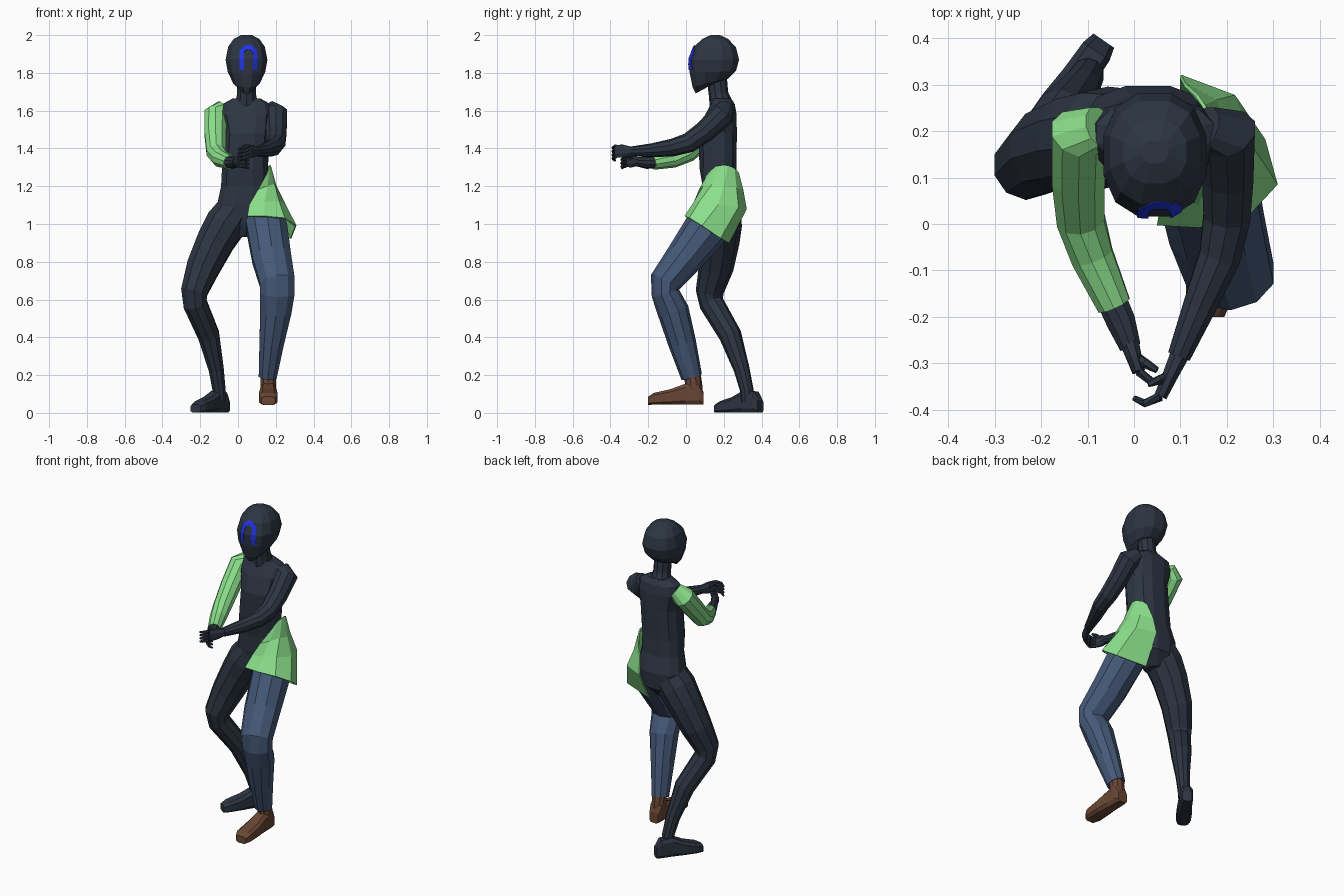
import bpy, bmesh, math
from mathutils import Vector as V
from mathutils.bvhtree import BVHTree


def material(name, rgb):
    m = bpy.data.materials.new(name)
    m.diffuse_color = (*rgb, 1)
    return m


DARK = material("charcoal", (0.026, 0.036, 0.055))
GREEN = material("light green", (0.26, 0.74, 0.26))
DENIM = material("denim blue", (0.06, 0.10, 0.19))
BROWN = material("brown leather", (0.14, 0.062, 0.034))
BLUE = material("bright blue", (0.016, 0.035, 0.75))


def skin(name, rings, mat, closed=True, thick=0):
    """Bridge rings of points into a flat shaded surface."""
    bm = bmesh.new()
    vs = [[bm.verts.new(p) for p in r] for r in rings]
    n = len(rings[0])
    for a, b in zip(vs, vs[1:]):
        for i in range(n if closed else n - 1):
            j = (i + 1) % n
            bm.faces.new((a[i], a[j], b[j], b[i]))
    if closed:
        bm.faces.new(vs[0][::-1])
        bm.faces.new(vs[-1])
    bmesh.ops.recalc_face_normals(bm, faces=bm.faces)
    me = bpy.data.meshes.new(name)
    bm.to_mesh(me)
    bm.free()
    me.materials.append(mat)
    ob = bpy.data.objects.new(name, me)
    bpy.context.collection.objects.link(ob)
    if thick:
        s = ob.modifiers.new("thickness", "SOLIDIFY")
        s.thickness, s.offset = thick, 0
    return ob


def ring(c, u, v, n=10, power=1.0):
    """Ellipse (power 1) or rounded box (power < 1) around c."""
    out = []
    for i in range(n):
        a = 2 * math.pi * (i + 0.5) / n
        co, si = math.cos(a), math.sin(a)
        out.append(V(c) + V(u) * math.copysign(abs(co) ** power, co)
                   + V(v) * math.copysign(abs(si) ** power, si))
    return out


def tube(name, pts, mat, n=10, hint=(1, 0, 0)):
    """Limb along points (x, y, z, radius[, second radius])."""
    c = [V(p[:3]) for p in pts]
    rings = []
    for i, p in enumerate(pts):
        t = (c[min(i + 1, len(c) - 1)] - c[max(i - 1, 0)]).normalized()
        u = (V(hint) - t * t.dot(V(hint))).normalized()
        rings.append(ring(c[i], u * p[3], t.cross(u) * p[-1], n))
    return skin(name, rings, mat)


# torso and pelvis: z, x centre, half width, front y, back y
torso = [(0.93, 0.01, 0.04, 0.13, 0.23), (1.0, 0.025, 0.12, 0.10, 0.295),
         (1.1, 0.03, 0.145, 0.085, 0.30), (1.2, 0.035, 0.128, 0.085, 0.275),
         (1.3, 0.037, 0.125, 0.068, 0.27), (1.48, 0.05, 0.122, 0.065, 0.272),
         (1.58, 0.045, 0.14, 0.10, 0.27), (1.635, 0.045, 0.13, 0.13, 0.26),
         (1.665, 0.045, 0.075, 0.14, 0.24)]
skin("torso", [ring((x, (f + b) / 2, z), (w, 0, 0), (0, (b - f) / 2, 0), 12, 0.8)
               for z, x, w, f, b in torso], DARK)
tube("neck", [(0.045, 0.19, 1.62, 0.065), (0.045, 0.172, 1.69, 0.052),
              (0.045, 0.16, 1.80, 0.054)], DARK)

# head: front y, front z, back y, back z, half width
head = [(0.05, 1.69, 0.15, 1.745, 0.03), (0.032, 1.725, 0.225, 1.77, 0.07),
        (0.016, 1.80, 0.268, 1.81, 0.102), (0.012, 1.87, 0.285, 1.87, 0.114),
        (0.04, 1.94, 0.268, 1.935, 0.10), (0.085, 1.98, 0.225, 1.98, 0.07),
        (0.13, 2.0, 0.18, 2.0, 0.03)]
head_ob = skin("head", [ring((0.045, (f + b) / 2, (fz + bz) / 2), (w, 0, 0),
                             (0, (b - f) / 2, (bz - fz) / 2), 12, 0.85)
                        for f, fz, b, bz, w in head], DARK)

# arch painted on the face, projected on the head
bm = bmesh.new()
bm.from_mesh(head_ob.data)
tree = BVHTree.FromBMesh(bm)
path = [(-1, 0, 1.815 + 0.03 * i) for i in range(3)]
path += [(-math.cos(a), math.sin(a), 1.90) for a in [math.pi * i / 10 for i in range(11)]]
path += [(1, 0, 1.875 - 0.03 * i) for i in range(3)]
strips = []
for cx, cz, z in path:
    row = []
    for r in (0.024, 0.036, 0.048):
        x, zz = 0.055 + cx * r, z + cz * r
        hit = tree.ray_cast(V((x, -1, zz)), V((0, 1, 0)))[0]
        row.append((x, hit.y - 0.004, zz))
    strips.append(row)
bm.free()
skin("face_arch", strips, BLUE, closed=False, thick=0.003)

# arms
tube("right_sleeve", [(-0.075, 0.21, 1.615, 0.045), (-0.118, 0.195, 1.58, 0.064),
                      (-0.12, 0.10, 1.475, 0.06), (-0.115, 0.01, 1.38, 0.054),
                      (-0.09, -0.07, 1.345, 0.048), (-0.043, -0.175, 1.325, 0.038)], GREEN)
tube("right_wrist", [(-0.05, -0.16, 1.328, 0.034), (-0.028, -0.21, 1.325, 0.033),
                     (-0.008, -0.265, 1.33, 0.024)], DARK)
tube("left_arm", [(0.155, 0.21, 1.615, 0.045), (0.20, 0.195, 1.58, 0.066),
                  (0.202, 0.10, 1.49, 0.058), (0.20, 0.015, 1.43, 0.053),
                  (0.185, -0.07, 1.405, 0.047), (0.14, -0.18, 1.39, 0.037),
                  (0.097, -0.285, 1.385, 0.026)], DARK)


def hand(side, wrist, knuckle, tip, thumb):
    """Flat palm, four bent fingers and a thumb."""
    w, k, t = V(wrist), V(knuckle), V(tip)
    m = (w + k) / 2
    tube(side + "_palm", [(*w, 0.022, 0.024), (*m, 0.018, 0.036), (*k, 0.015, 0.036)], DARK, 8)
    for i in range(4):
        up = V((0, 0, 0.027 - 0.018 * i))
        a, b = k + up, t + up * 1.1
        mid = (a + b) / 2 + (k - w).normalized() * 0.014
        tube(f"{side}_finger_{i + 1}", [(*a, 0.01), (*mid, 0.009), (*b, 0.006)], DARK, 6)
    th = V(thumb)
    tube(side + "_thumb", [(*m, 0.014), (*((m + th) / 2 + V((0, 0, 0.012))), 0.011),
                           (*th, 0.007)], DARK, 6)


hand("right", (-0.01, -0.255, 1.33), (0.01, -0.318, 1.335), (0.058, -0.335, 1.325),
     (0.05, -0.315, 1.37))
hand("left", (0.097, -0.285, 1.385), (0.057, -0.372, 1.385), (0.0, -0.375, 1.365),
     (0.03, -0.345, 1.415))

# legs
tube("right_leg", [(0.0, 0.19, 1.09, 0.10), (-0.065, 0.185, 1.0, 0.112),
                   (-0.118, 0.18, 0.91, 0.104), (-0.185, 0.16, 0.77, 0.092),
                   (-0.232, 0.125, 0.64, 0.074), (-0.228, 0.135, 0.58, 0.066),
                   (-0.155, 0.235, 0.41, 0.06), (-0.115, 0.295, 0.23, 0.042),
                   (-0.10, 0.322, 0.12, 0.036), (-0.10, 0.325, 0.06, 0.034)],
     DARK, hint=(0.8, -0.6, 0))
tube("left_leg", [(0.12, 0.19, 1.08, 0.095), (0.155, 0.10, 0.965, 0.112, 0.118),
                  (0.178, -0.01, 0.82, 0.108, 0.10), (0.208, -0.112, 0.69, 0.098, 0.084),
                  (0.208, -0.11, 0.635, 0.096, 0.074), (0.20, -0.068, 0.54, 0.087, 0.084),
                  (0.178, -0.02, 0.37, 0.068, 0.074), (0.157, 0.03, 0.19, 0.05, 0.056)], DENIM)
tube("left_ankle", [(0.16, 0.033, 0.22, 0.042), (0.16, 0.04, 0.15, 0.043, 0.046),
                    (0.16, 0.045, 0.09, 0.04, 0.044)], BROWN)


def foot(name, heel, toe, base, sections, mat):
    """Shoe lofted from heel to toe: position, half width, height."""
    h, t = V((*heel, 0)), V((*toe, 0))
    side = (t - h).normalized().cross(V((0, 0, 1)))
    skin(name, [ring(h.lerp(t, s) + V((0, 0, base + z / 2)), side * w, (0, 0, z / 2), 8, 0.5)
                for s, w, z in sections], mat)


foot("right_foot", (-0.065, 0.395), (-0.225, 0.165), 0.0,
     [(0, 0.028, 0.07), (0.1, 0.036, 0.115), (0.35, 0.038, 0.12),
      (0.6, 0.044, 0.085), (0.88, 0.044, 0.062), (1, 0.032, 0.045)], DARK)
foot("left_shoe", (0.16, 0.092), (0.16, -0.20), 0.042,
     [(0, 0.032, 0.07), (0.08, 0.04, 0.125), (0.32, 0.042, 0.115),
      (0.6, 0.05, 0.085), (0.9, 0.05, 0.065), (1, 0.036, 0.045)], BROWN)

# half skirt over the left hip: open rings from front, round the side, to the back
skin("hip_skirt", [
    [(0.155, 0.12, 1.27), (0.166, 0.16, 1.305), (0.17, 0.19, 1.31), (0.166, 0.22, 1.31),
     (0.15, 0.255, 1.295), (0.135, 0.277, 1.27)],
    [(0.105, 0.072, 1.18), (0.155, 0.095, 1.20), (0.19, 0.14, 1.21), (0.20, 0.20, 1.20),
     (0.175, 0.265, 1.19), (0.11, 0.30, 1.18)],
    [(0.06, 0.06, 1.10), (0.14, 0.045, 1.115), (0.215, 0.075, 1.12), (0.25, 0.17, 1.10),
     (0.215, 0.275, 1.09), (0.10, 0.318, 1.08)],
    [(0.05, 0.0, 1.04), (0.14, -0.005, 1.04), (0.245, 0.02, 1.03), (0.306, 0.085, 0.99),
     (0.28, 0.18, 0.925), (0.10, 0.225, 0.90)]], GREEN, closed=False, thick=0.008)
